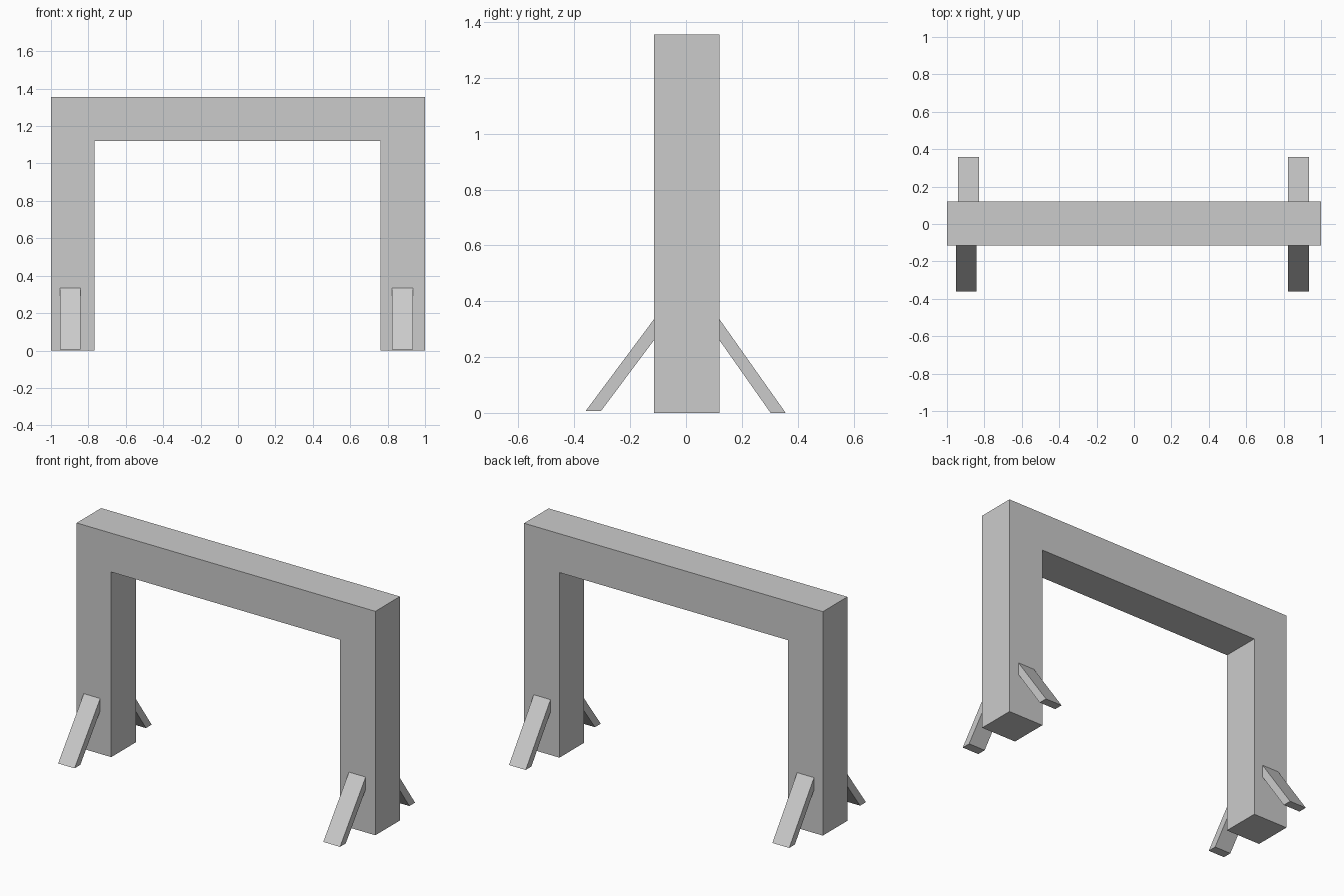
import bpy
import bmesh

if "Cube" in bpy.data.objects:
    bpy.data.objects.remove(bpy.data.objects["Cube"])


def extrude_profile(name, points, axis, start, end):
    """Extrude a closed 2D outline along x (points are y,z) or y (points are x,z)."""
    def place(a, b, d):
        return (d, a, b) if axis == "x" else (a, d, b)
    bm = bmesh.new()
    face = bm.faces.new([bm.verts.new(place(a, b, start)) for a, b in points])
    ext = bmesh.ops.extrude_face_region(bm, geom=[face])
    verts = [v for v in ext["geom"] if isinstance(v, bmesh.types.BMVert)]
    d = end - start
    bmesh.ops.translate(bm, verts=verts, vec=(d, 0, 0) if axis == "x" else (0, d, 0))
    bmesh.ops.recalc_face_normals(bm, faces=bm.faces)
    mesh = bpy.data.meshes.new(name)
    bm.to_mesh(mesh)
    bm.free()
    obj = bpy.data.objects.new(name, mesh)
    bpy.context.collection.objects.link(obj)
    return obj


# Portal frame: two posts and a top beam in one outline
extrude_profile("portal_frame", [
    (-1, 0), (-0.768, 0), (-0.768, 1.12), (0.763, 1.12),
    (0.763, 0), (1, 0), (1, 1.355), (-1, 1.355)], "y", -0.115, 0.12)

# Slanted braces on both sides of each post, cut flat at floor and post
front = [(-0.36, 0.006), (-0.305, 0.006), (-0.115, 0.26), (-0.115, 0.335)]
back = [(0.357, 0.0), (0.303, 0.0), (0.12, 0.26), (0.12, 0.335)]
for name, outline, x0, x1 in (
        ("front_left_brace", front, -0.952, -0.842),
        ("front_right_brace", front, 0.823, 0.935),
        ("back_left_brace", back, -0.941, -0.828),
        ("back_right_brace", back, 0.823, 0.935)):
    extrude_profile(name, outline, "x", x0, x1)
